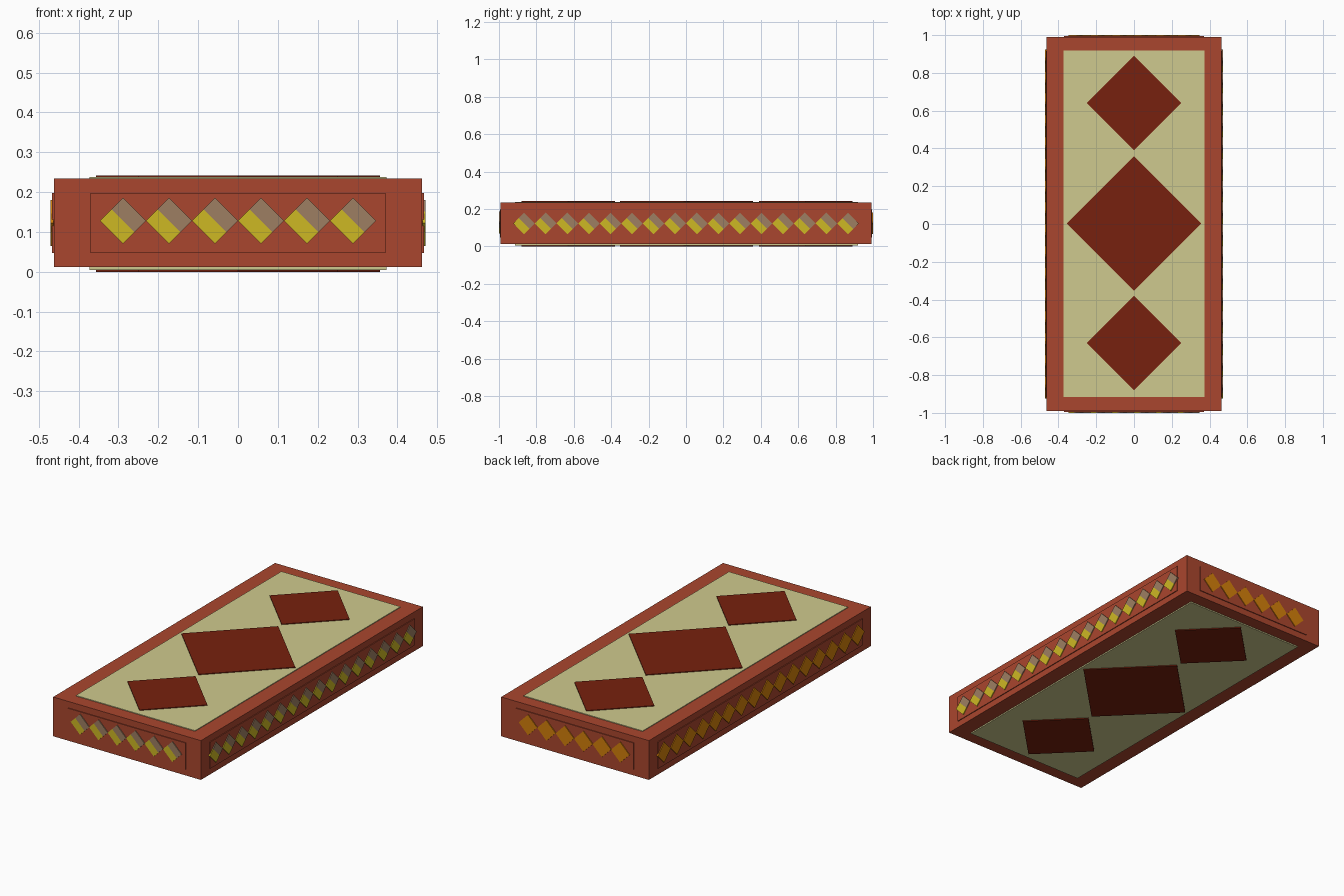
import bpy, bmesh, math
from mathutils import Matrix, Vector

if "Cube" in bpy.data.objects:
    bpy.data.objects.remove(bpy.data.objects["Cube"])


def material(name, r, g, b):
    lin = [((c / 255 + 0.055) / 1.055) ** 2.4 if c > 10 else c / 255 / 12.92 for c in (r, g, b)]
    m = bpy.data.materials.new(name)
    m.diffuse_color = (*lin, 1)
    m.use_nodes = True
    m.node_tree.nodes["Principled BSDF"].inputs["Base Color"].default_value = m.diffuse_color
    return m


RED = material("brick red", 170, 70, 46)
CREAM = material("cream", 207, 202, 142)
MAROON = material("maroon", 119, 33, 14)
YELLOW = material("yellow", 206, 184, 36)
TAUPE = material("taupe", 157, 126, 98)
ORANGE = material("orange", 212, 128, 10)


def boxes(name, items, mats, frame=Matrix()):
    """items: (centre, size, angle about local z, material index)"""
    bm = bmesh.new()
    for centre, size, angle, idx in items:
        mat = (frame @ Matrix.Translation(centre) @ Matrix.Rotation(angle, 4, 'Z')
               @ Matrix.Diagonal((*size, 1)))
        new = bmesh.ops.create_cube(bm, size=1, matrix=mat)["verts"]
        for f in {f for v in new for f in v.link_faces}:
            f.material_index = idx
    bmesh.ops.recalc_face_normals(bm, faces=bm.faces)
    me = bpy.data.meshes.new(name)
    bm.to_mesh(me)
    bm.free()
    for m in mats:
        me.materials.append(m)
    ob = bpy.data.objects.new(name, me)
    bpy.context.collection.objects.link(ob)
    return ob


HX, HY, Z0, Z1 = 0.462, 0.991, 0.012, 0.234
Q = math.pi / 4

# main slab
boxes("slab", [((0, 0, (Z0 + Z1) / 2), (2 * HX, 2 * HY, Z1 - Z0), 0, 0)], [RED])

# cream panels and maroon diamonds on top and bottom
for name, zp, zd in (("top", Z1 + 0.004, Z1 + 0.008), ("bottom", 0.005, 0.0)):
    up = 1 if name == "top" else -1
    t = 0.009
    boxes(name + "_panel", [((0, 0.002, zp - up * t / 2), (0.745, 1.835, t), 0, 0)], [CREAM])
    boxes(name + "_diamonds",
          [((0, y, zd - up * t / 2), (h * math.sqrt(2), h * math.sqrt(2), t), Q, 0)
           for y, h in ((0.64, 0.25), (0.003, 0.356), (-0.63, 0.25))], [MAROON])


# raised side panels with a row of small diamonds; local x = along, y = up, z = outward
def side(name, normal, dist, half, count, zc, two_tone):
    n, up = Vector(normal), Vector((0, 0, 1))
    u = up.cross(n)
    o = n * dist
    frame = Matrix(((u.x, up.x, n.x, o.x), (u.y, up.y, n.y, o.y),
                    (u.z, up.z, n.z, o.z), (0, 0, 0, 1)))
    boxes(name + "_panel", [((0, 0.1225, 0.001), (2 * half, 0.15, 0.007), 0, 0)], [RED], frame)
    s, t = 0.0577 * math.sqrt(2), 0.008
    items = []
    for i in range(count):
        x = (i - (count - 1) / 2) * 0.1154
        if two_tone:
            d = s / 4 / math.sqrt(2)
            items.append(((x - d, zc - d, 0.005), (s / 2, s, t), Q, 0))
            items.append(((x + d, zc + d, 0.005), (s / 2, s, t), Q, 1))
        else:
            items.append(((x, zc, 0.005), (s, s, t), Q, 0))
    boxes(name + "_diamonds", items, [YELLOW, TAUPE] if two_tone else [ORANGE], frame)


side("front", (0, -1, 0), HY, 0.37, 6, 0.128, True)
side("right", (1, 0, 0), HX, 0.915, 16, 0.123, True)
side("back", (0, 1, 0), HY, 0.37, 6, 0.125, False)
side("left", (-1, 0, 0), HX, 0.915, 16, 0.123, False)
